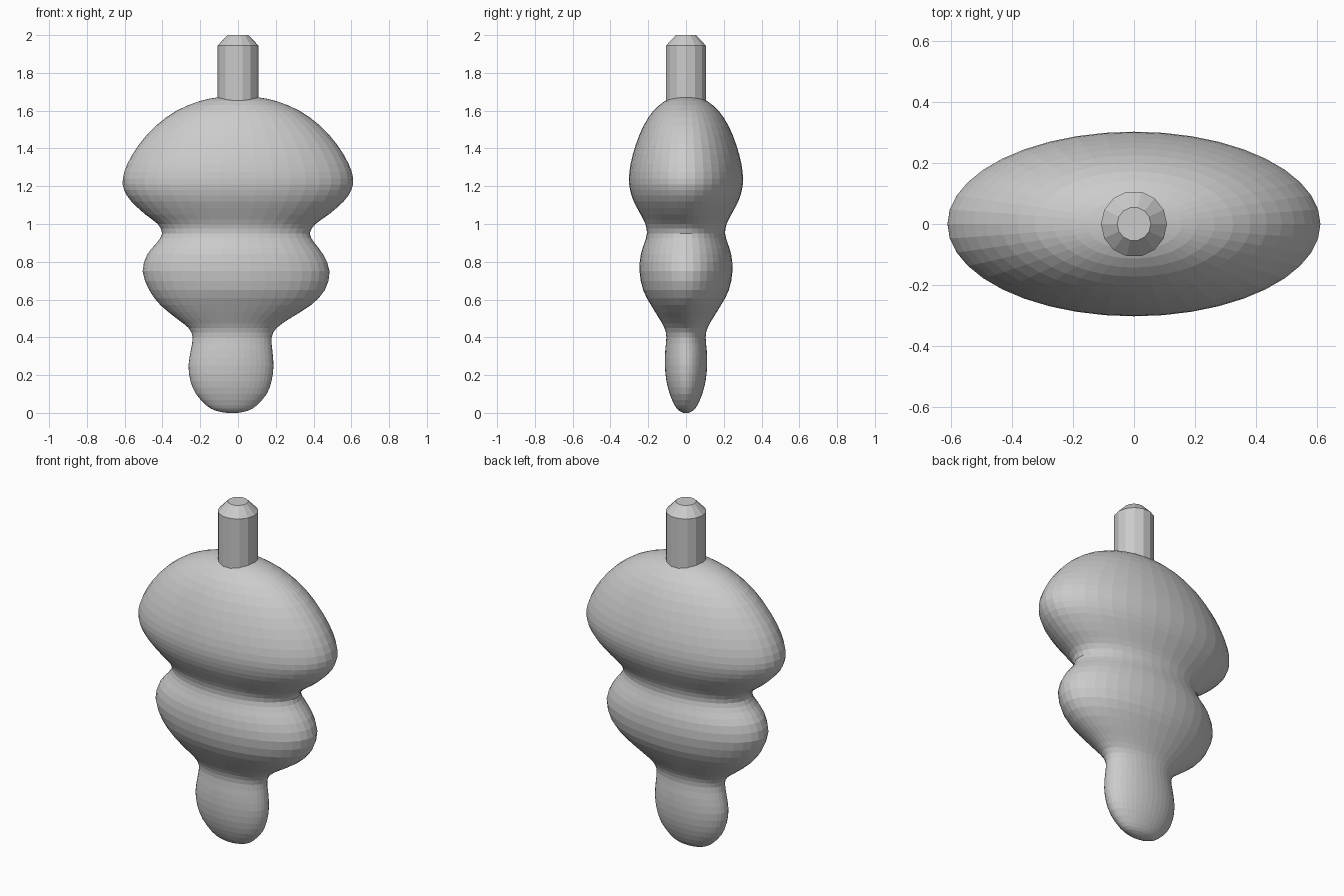
import bpy, bmesh, math

if "Cube" in bpy.data.objects:
    bpy.data.objects.remove(bpy.data.objects["Cube"])

grey = bpy.data.materials.new("plain grey")
grey.diffuse_color = (0.6, 0.6, 0.6, 1)
grey.use_nodes = True
grey.node_tree.nodes["Principled BSDF"].inputs["Base Color"].default_value = grey.diffuse_color


def spline(a, b, c, d, t):
    # Catmull-Rom between b and c
    return tuple(0.5 * (2*q + (r-p)*t + (2*p-5*q+4*r-s)*t*t + (3*q-p-3*r+s)*t**3)
                 for p, q, r, s in zip(a, b, c, d))


def loft(name, rings, sides):
    """Stack elliptical rings (z, x left, x right, y radius) and close the ends."""
    bm = bmesh.new()
    loops = []
    for z, xl, xr, ry in rings:
        cx, rx = (xl + xr) / 2, (xr - xl) / 2
        loops.append([bm.verts.new((cx + rx * math.cos(2*math.pi*i/sides),
                                    ry * math.sin(2*math.pi*i/sides), z))
                      for i in range(sides)])
    for a, b in zip(loops, loops[1:]):
        for i in range(sides):
            j = (i + 1) % sides
            bm.faces.new((a[i], a[j], b[j], b[i]))
    bm.faces.new(loops[0][::-1])
    bm.faces.new(loops[-1])
    mesh = bpy.data.meshes.new(name)
    bm.to_mesh(mesh)
    bm.free()
    mesh.materials.append(grey)
    ob = bpy.data.objects.new(name, mesh)
    bpy.context.collection.objects.link(ob)
    return ob


# Body: three merged, flattened bulges
P = [(0.0, -.06, 0.0, .014), (.012, -.12, .055, .038), (.04, -.168, .10, .06),
     (.1, -.222, .152, .086), (.17, -.252, .178, .104), (.25, -.262, .188, .112),
     (.33, -.25, .182, .11), (.40, -.24, .178, .104), (.45, -.262, .205, .114),
     (.5, -.325, .275, .142), (.57, -.41, .385, .185), (.65, -.47, .46, .227),
     (.75, -.505, .485, .246), (.84, -.48, .45, .239), (.9, -.43, .405, .22),
     (.95, -.402, .38, .207), (1.0, -.425, .41, .215), (1.05, -.49, .48, .24),
     (1.12, -.565, .56, .277), (1.18, -.603, .6, .296), (1.24, -.61, .61, .302),
     (1.32, -.585, .585, .293), (1.42, -.525, .525, .266), (1.52, -.435, .435, .225),
     (1.6, -.325, .325, .172), (1.65, -.205, .205, .113), (1.67, -.11, .11, .06),
     (1.676, -.03, .03, .02)]
rings = []
for i in range(len(P) - 1):
    a, d = P[max(i - 1, 0)], P[min(i + 2, len(P) - 1)]
    rings += [spline(a, P[i], P[i+1], d, t) for t in (0, .5)]
rings.append(P[-1])
loft("body", rings, 40)

# Peg: faceted pin with a bevelled top
loft("peg", [(z, -r, r, r) for z, r in
             ((1.55, .108), (1.945, .108), (2.0, .055))], 14)
